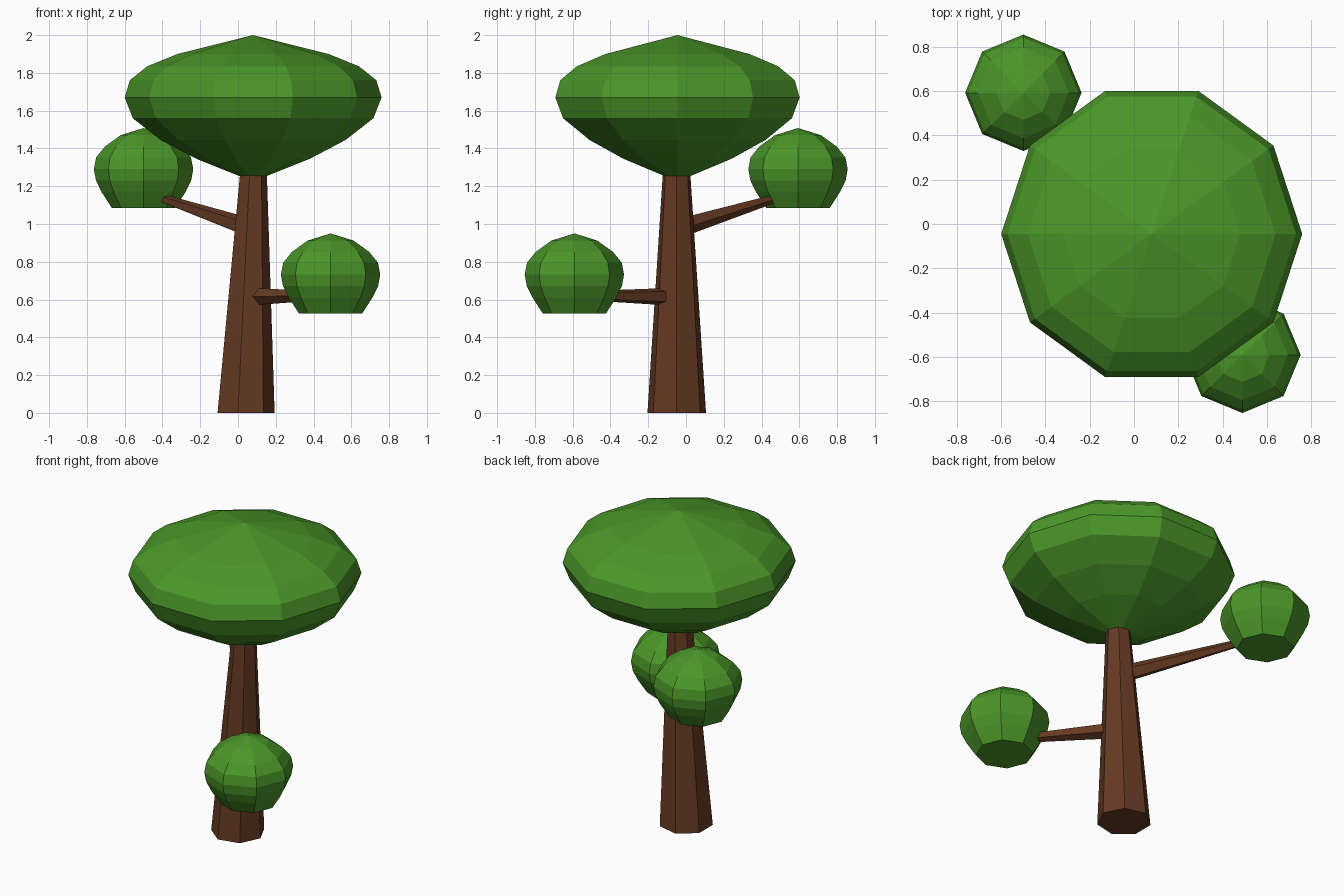
import bpy, bmesh
from math import cos, sin, tau
from mathutils import Vector

if "Cube" in bpy.data.objects:
    bpy.data.objects.remove(bpy.data.objects["Cube"])


def material(name, color):
    m = bpy.data.materials.new(name)
    m.diffuse_color = (*color, 1)
    m.use_nodes = True
    m.node_tree.nodes["Principled BSDF"].inputs["Base Color"].default_value = m.diffuse_color
    return m


leaf = material("leaf_green", (0.07, 0.31, 0.022))
bark = material("bark_brown", (0.13, 0.042, 0.017))


def loft(name, rings, sides, mat, u=Vector((1, 0, 0)), v=Vector((0, 1, 0))):
    """Skin flat-shaded rings of (centre, radius); radius 0 closes to a point."""
    bm = bmesh.new()
    loops = []
    for c, r in rings:
        c = Vector(c)
        if r == 0:
            loops.append([bm.verts.new(c)] * sides)
        else:
            loops.append([bm.verts.new(c + r * (u * cos(tau * i / sides) + v * sin(tau * i / sides)))
                          for i in range(sides)])
    for a, b in zip(loops, loops[1:]):
        for i in range(sides):
            j = (i + 1) % sides
            bm.faces.new(list(dict.fromkeys((a[i], a[j], b[j], b[i]))))
    for loop in (loops[0], loops[-1]):
        if loop[0] is not loop[1]:
            bm.faces.new(loop)
    bmesh.ops.recalc_face_normals(bm, faces=bm.faces)
    me = bpy.data.meshes.new(name)
    bm.to_mesh(me)
    bm.free()
    me.materials.append(mat)
    ob = bpy.data.objects.new(name, me)
    bpy.context.collection.objects.link(ob)
    return ob


def foliage(name, x, y, z, profile, sides):
    return loft(name, [((x, y, z + h), r) for r, h in profile], sides, leaf)


def branch(name, start, end, r0, r1):
    d = (Vector(end) - Vector(start)).normalized()
    side = d.cross(Vector((0, 0, 1))).normalized()
    up = side.cross(d)
    return loft(name, [(start, r0), (end, r1)], 5, bark, side, up)


# Leaning seven-sided trunk
loft("trunk", [((0.035, -0.049, 0), 0.159), ((0.078, -0.05, 1.26), 0.075)], 7, bark)

# Branches run from inside the trunk into the leaf clumps
branch("upper_branch", (0.04, -0.02, 0.985), (-0.42, 0.49, 1.142), 0.052, 0.022)
branch("lower_branch", (0.07, -0.07, 0.615), (0.40, -0.48, 0.62), 0.049, 0.028)

# Wide ten-sided crown
crown = [(0.07, 1.253), (0.30, 1.345), (0.49, 1.445), (0.637, 1.56), (0.68, 1.67),
         (0.652, 1.762), (0.56, 1.835), (0.40, 1.90), (0, 2.0)]
foliage("crown", 0.08, -0.045, 0, crown, 10)

# Small eight-sided leaf clumps
clump = [(0.168, 0), (0.222, 0.084), (0.252, 0.145), (0.263, 0.205),
         (0.251, 0.268), (0.205, 0.325), (0.122, 0.385), (0, 0.423)]
foliage("upper_leaf_clump", -0.50, 0.593, 1.085, clump, 8)
foliage("lower_leaf_clump", 0.49, -0.591, 0.527, clump, 8)
